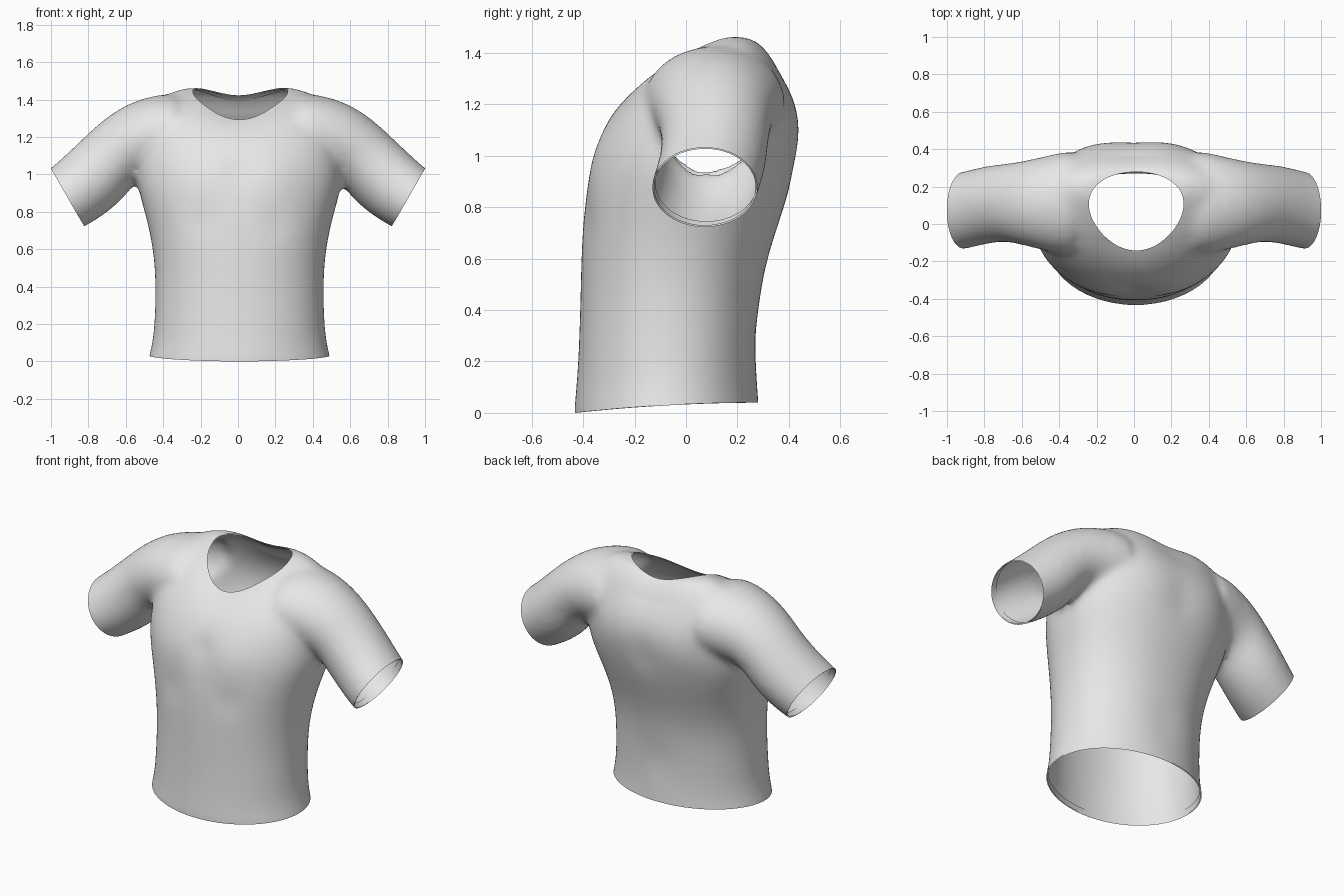
import bpy, bmesh, math
from mathutils import Vector

if "Cube" in bpy.data.objects:
    bpy.data.objects.remove(bpy.data.objects["Cube"])

N = 40
bm = bmesh.new()


def loft(rings):
    """Closed solid through a list of point rings."""
    loops = [[bm.verts.new(p) for p in r] for r in rings]
    for a, b in zip(loops, loops[1:]):
        for i in range(N):
            j = (i + 1) % N
            bm.faces.new((a[i], a[j], b[j], b[i]))
    bm.faces.new(loops[0][::-1])
    bm.faces.new(loops[-1])


def spow(v, e):
    return math.copysign(abs(v) ** e, v)


# Torso: height, half width, front y, back y, superellipse exponent
torso = [(-.12, .51, -.445, .29, 2), (0, .495, -.437, .287, 2), (.08, .47, -.43, .28, 2),
         (.2, .455, -.42, .273, 2.1), (.4, .45, -.413, .283, 2.1), (.55, .457, -.41, .303, 2.15),
         (.7, .482, -.405, .348, 2.2), (.82, .515, -.393, .39, 2.25), (.95, .55, -.37, .425, 2.3),
         (1.05, .55, -.345, .44, 2.3), (1.14, .545, -.305, .438, 2.3), (1.22, .54, -.25, .422, 2.3),
         (1.3, .53, -.175, .39, 2.3), (1.37, .50, -.085, .357, 2.2), (1.42, .42, .01, .327, 2.1),
         (1.457, .32, .08, .295, 2), (1.475, .25, .13, .26, 2)]
rings = []
for z, hx, y0, y1, e in torso:
    ring = []
    for i in range(N):
        t = 2 * math.pi * i / N
        ring.append((.008 + hx * spow(math.cos(t), 2 / e),
                     (y0 + y1) / 2 + (y1 - y0) / 2 * spow(math.sin(t), 2 / e), z))
    rings.append(ring)
loft(rings)

# Sleeves: bottom x z, top x z, centre y, radius y
sleeve = [(.25, 1.0, .25, 1.44, .11, .30), (.40, 1.0, .43, 1.432, .11, .268),
          (.50, .985, .60, 1.38, .11, .235), (.55, .955, .73, 1.285, .113, .215),
          (.60, .885, .79, 1.23, .114, .208), (.70, .79, .90, 1.125, .102, .208),
          (.82, .72, 1.0, 1.032, .07, .208), (.94, .655, 1.11, .955, .055, .208)]
for s in (-1, 1):
    rings = []
    for bx, bz, tx, tz, cy, ry in sleeve:
        ring = []
        for i in range(N):
            t = 2 * math.pi * i / N * s
            k = (1 + math.sin(t)) / 2
            ring.append((s * (bx + (tx - bx) * k), cy + ry * math.cos(t), bz + (tz - bz) * k))
        rings.append(ring)
    loft(rings)
bmesh.ops.recalc_face_normals(bm, faces=bm.faces)

me = bpy.data.meshes.new("shirt")
bm.to_mesh(me)
bm.free()
shirt = bpy.data.objects.new("shirt", me)
bpy.context.collection.objects.link(shirt)
bpy.context.view_layer.objects.active = shirt
shirt.select_set(True)

# Fuse torso and sleeves into one soft body
m = shirt.modifiers.new("round", 'SUBSURF')
m.levels = 1
m = shirt.modifiers.new("fuse", 'REMESH')
m.mode = 'VOXEL'
m.voxel_size = .018
m = shirt.modifiers.new("soften", 'SMOOTH')
m.factor = .5
m.iterations = 18
for name in ("round", "fuse", "soften"):
    bpy.ops.object.modifier_apply(modifier=name)

bm = bmesh.new()
bm.from_mesh(shirt.data)

# Soft body forms: x, y, z, radius, push in y (mirrored)
forms = [(.2, -.36, .98, .15, -.014), (0, -.36, 1.02, .08, .008), (.2, -.40, .74, .09, .006),
         (.22, .42, 1.12, .16, .010), (0, .43, 1.0, .10, -.008), (0, .28, .3, .12, -.006)]
for v in bm.verts:
    p = v.co.copy()
    for x, y, z, r, d in forms:
        q = Vector((abs(p.x) - x, p.y - y, p.z - z))
        v.co.y += d * math.exp(-q.length_squared / r ** 2)
    # Neckline dips between the shoulders
    w = min(max((p.z - 1.1) / .25, 0), 1)
    v.co.z -= .035 * w * w * math.exp(-(p.x / .17) ** 2)


# Openings: positive values lie outside the cloth
def waist(p):
    return .04 - .04 * ((.28 - p.y) / .715) ** 2 - p.z


def cuff(p):
    return .866 * (abs(p.x) - .91) - .5 * (p.z - .875) if abs(p.x) > .6 else -1


def neck(p):
    if p.z < 1.1:
        return -1
    wide = max(.25 + .22 * (p.y - .07), .15)
    return .23 * (1 - math.hypot((p.x - .012) / wide, (p.y - .068) / .213))


def knife(f, level, remove):
    val = {v: f(v.co) - level for v in bm.verts}
    new = []
    for e in list(bm.edges):
        a, b = e.verts
        if val[a] * val[b] < 0:
            new.append(bmesh.utils.edge_split(e, a, val[a] / (val[a] - val[b]))[1])
    bmesh.ops.connect_verts(bm, verts=new)
    if remove:
        out = [g for g in bm.faces if f(g.calc_center_median()) > level]
        bmesh.ops.delete(bm, geom=out, context='FACES')


HEM = .035
for f in (waist, cuff, neck):
    knife(f, 0, True)
for f in (waist, cuff, neck):
    knife(f, -HEM, False)

# Turned-in hems along every opening
bm.normal_update()
band = [g for g in bm.faces
        if max(f(g.calc_center_median()) for f in (waist, cuff, neck)) > -HEM]
dup = bmesh.ops.duplicate(bm, geom=band)["geom"]
hem = [v for v in dup if isinstance(v, bmesh.types.BMVert)]
bm.normal_update()
shift = {v: v.co - v.normal * .006 for v in hem}
for v, co in shift.items():
    v.co = co
bm.to_mesh(shirt.data)
bm.free()

# Cloth colour
mat = bpy.data.materials.new("light grey cloth")
mat.diffuse_color = (.8, .8, .8, 1)
mat.use_nodes = True
mat.node_tree.nodes["Principled BSDF"].inputs["Base Color"].default_value = mat.diffuse_color
shirt.data.materials.clear()
shirt.data.materials.append(mat)
bpy.ops.object.shade_smooth()
